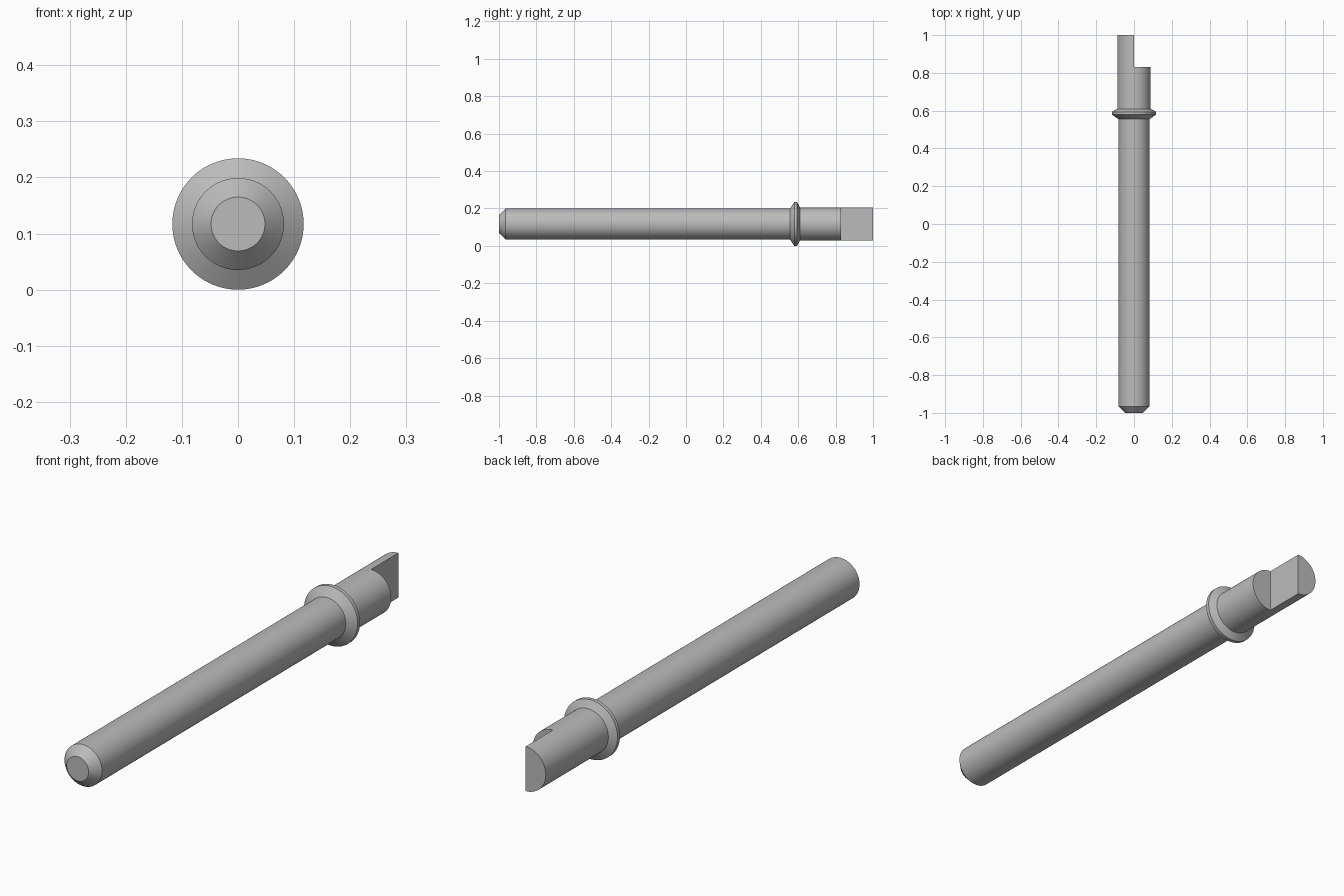
import bpy
import bmesh
from math import cos, sin, pi, radians

cube = bpy.data.objects.get("Cube")
if cube:
    bpy.data.objects.remove(cube, do_unlink=True)

SEGMENTS = 96
AXIS_Z = 0.117

steel = bpy.data.materials.new("grey steel")
steel.use_nodes = True
grey = (0.5, 0.5, 0.5, 1)
steel.diffuse_color = grey
steel.node_tree.nodes["Principled BSDF"].inputs["Base Color"].default_value = grey


def lathe_y(name, profile):
    """Revolve (y, radius) points about the long axis and cap both ends."""
    bm = bmesh.new()
    rings = []
    for y, r in profile:
        rings.append([bm.verts.new((r * cos(2 * pi * i / SEGMENTS), y,
                                    AXIS_Z + r * sin(2 * pi * i / SEGMENTS)))
                      for i in range(SEGMENTS)])
    for a, b in zip(rings, rings[1:]):
        for i in range(SEGMENTS):
            j = (i + 1) % SEGMENTS
            bm.faces.new((a[i], a[j], b[j], b[i]))
    bm.faces.new(rings[0])
    bm.faces.new(rings[-1])
    bmesh.ops.recalc_face_normals(bm, faces=bm.faces)
    mesh = bpy.data.meshes.new(name)
    bm.to_mesh(mesh)
    bm.free()
    mesh.materials.append(steel)
    obj = bpy.data.objects.new(name, mesh)
    bpy.context.collection.objects.link(obj)
    return obj


# Chamfered shaft, bevelled collar and thicker rear end
pin = lathe_y("shaft_with_collar", [
    (-1, 0.048), (-0.965, 0.082), (0.555, 0.082), (0.579, 0.117),
    (0.594, 0.117), (0.61, 0.088), (1, 0.088)])

# Step that leaves a half-round tang on the right side
bpy.ops.mesh.primitive_cube_add(size=1, location=(0.25, 1.08, AXIS_Z))
cutter = bpy.context.object
cutter.name = "tang_cutter"
cutter.scale = (0.5, 0.5, 0.5)
cutter.hide_render = True
cutter.data.materials.append(steel)
bpy.context.view_layer.update()

bpy.ops.object.select_all(action='DESELECT')
pin.select_set(True)
bpy.context.view_layer.objects.active = pin
cut = pin.modifiers.new("tang cut", 'BOOLEAN')
cut.operation = 'DIFFERENCE'
cut.solver = 'EXACT'
cut.object = cutter
bpy.ops.object.modifier_apply(modifier=cut.name)
bpy.data.objects.remove(cutter, do_unlink=True)

bpy.ops.object.shade_smooth_by_angle(angle=radians(25))
